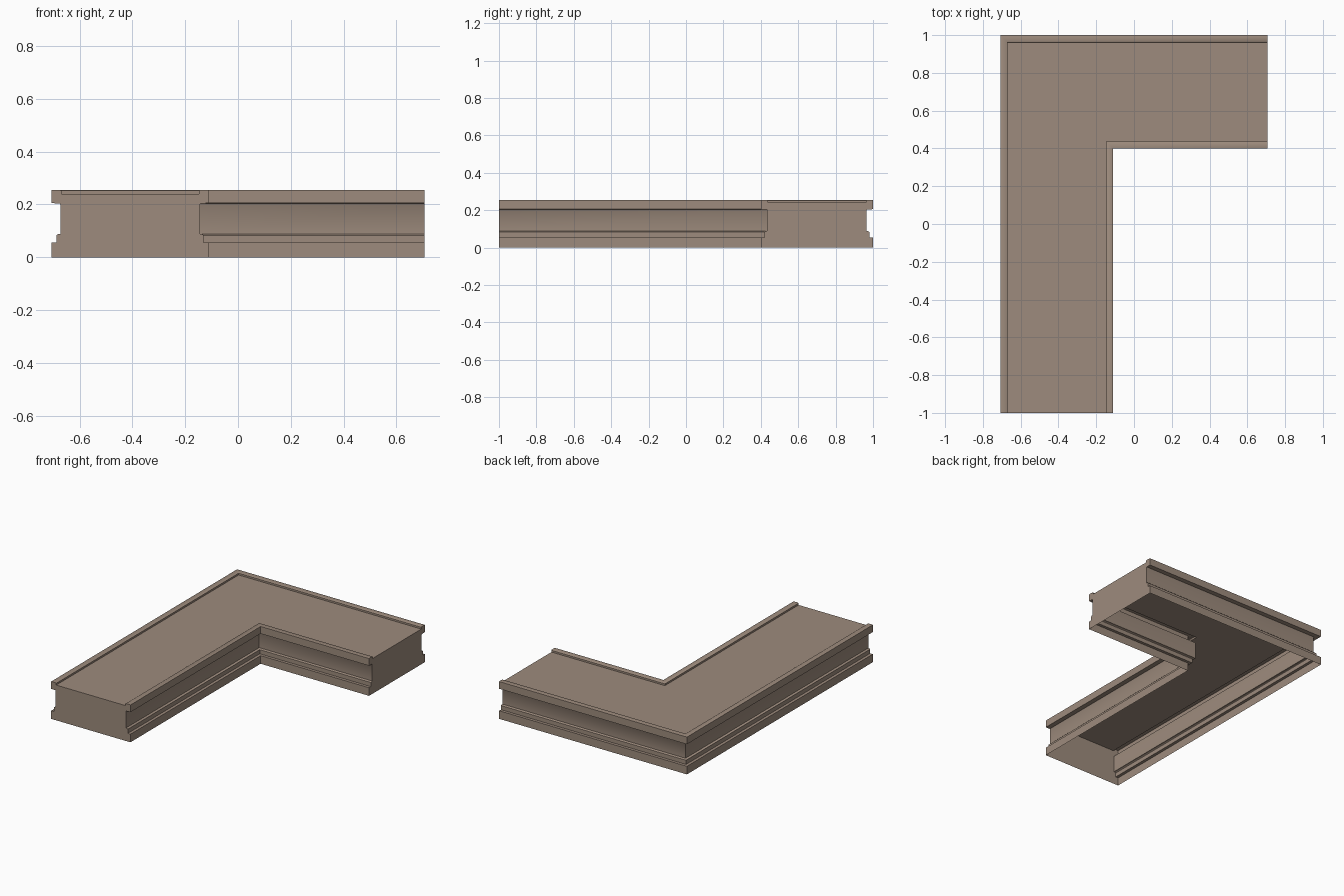
import bpy, bmesh

if "Cube" in bpy.data.objects:
    bpy.data.objects.remove(bpy.data.objects["Cube"])

# One stone-brown colour
stone = bpy.data.materials.new("stone_brown")
stone.diffuse_color = (0.34, 0.26, 0.205, 1)
stone.use_nodes = True
stone.node_tree.nodes["Principled BSDF"].inputs["Base Color"].default_value = stone.diffuse_color

X, Y = 0.707, 1.0       # half extents
IX, IY = -0.11, 0.4     # inner corner of the L

# Moulding cross-section: (inset from outline, height)
PLINTH = [(0, 0), (0, 0.055), (0.02, 0.055)]
NECK = [(0.02, 0.055), (0.02, 0.083), (0.024, 0.087), (0.034, 0.088),
        (0.034, 0.200), (0.031, 0.204)]
RAIL = [(0.031, 0.204), (0, 0.205), (0, 0.254), (0.003, 0.255),
        (0.034, 0.255), (0.038, 0.252), (0.038, 0.24)]
FULL = PLINTH + NECK[1:] + RAIL[1:]


def ring(d, z):
    """L outline with the sides inset by d and the two ends kept flush."""
    return [(-X + d, -Y, z), (-X + d, Y - d, z), (X, Y - d, z),
            (X, IY + d, z), (IX - d, IY + d, z), (IX - d, -Y, z)]


def make(name, faces):
    bm = bmesh.new()
    for f in faces:
        bm.faces.new([bm.verts.new(p) for p in f])
    bmesh.ops.remove_doubles(bm, verts=bm.verts, dist=1e-5)
    me = bpy.data.meshes.new(name)
    bm.to_mesh(me)
    bm.free()
    me.materials.append(stone)
    ob = bpy.data.objects.new(name, me)
    bpy.context.collection.objects.link(ob)
    bpy.context.view_layer.objects.active = ob
    ob.select_set(True)
    bpy.ops.object.shade_smooth_by_angle(angle=0.7)
    ob.select_set(False)


def moulding(name, profile):
    """Sweep part of the profile along the outer and inner sides."""
    rings = [ring(*p) for p in profile]
    faces = []
    for lo, hi in zip(rings, rings[1:]):
        for i in (0, 1, 3, 4):
            faces.append((lo[i + 1], lo[i], hi[i], hi[i + 1]))
    make(name, faces)


def end_cap(name, a, b):
    rings = [ring(*p) for p in FULL]
    make(name, [[r[a] for r in rings] + [r[b] for r in reversed(rings)]])


# Walls; the underside stays open
moulding("plinth_moulding", PLINTH)
moulding("neck_moulding", NECK)
moulding("top_rail", RAIL)

# Recessed top, split at the corner mitre
top = ring(*FULL[-1])
make("top_slab", [(top[0], top[5], top[4], top[1]),
                  (top[1], top[4], top[3], top[2])])

# Flush ends
end_cap("right_end", 2, 3)
end_cap("front_end", 5, 0)

# End cap loops run b, a around the outline: turn them to face outward
for n in ("right_end", "front_end"):
    bpy.data.objects[n].data.flip_normals()
    me = bpy.data.objects[n].data
    out = (1, 0, 0) if n == "right_end" else (0, -1, 0)
    if sum(p * q for p, q in zip(me.polygons[0].normal, out)) < 0:
        me.flip_normals()
